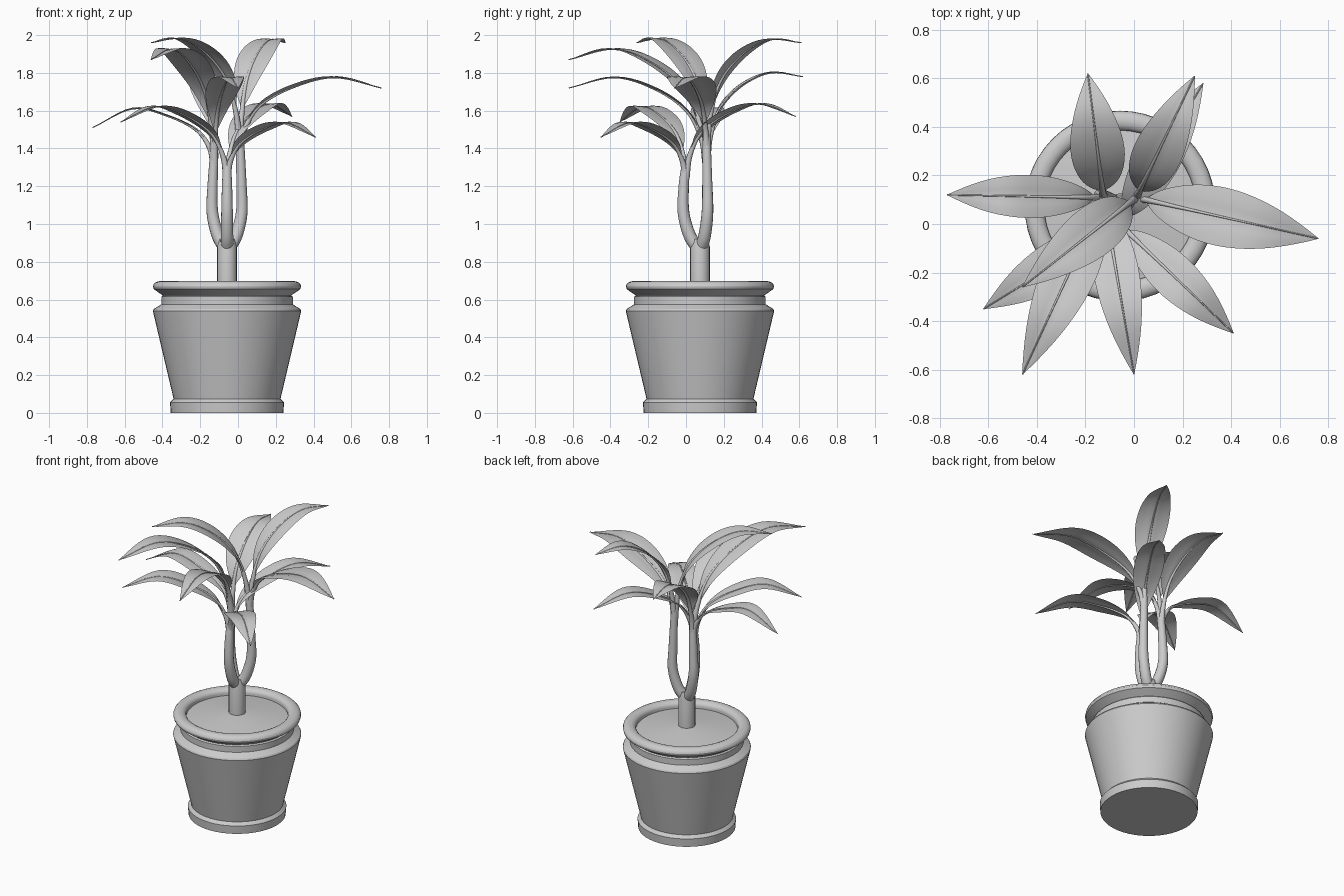
import bpy, bmesh, math
from mathutils import Vector

if "Cube" in bpy.data.objects:
    bpy.data.objects.remove(bpy.data.objects["Cube"])

AXIS = Vector((-0.058, 0.074, 0))  # pot axis


def finish(name, bm, angle=40):
    bmesh.ops.remove_doubles(bm, verts=bm.verts, dist=1e-5)
    bmesh.ops.recalc_face_normals(bm, faces=bm.faces)
    me = bpy.data.meshes.new(name)
    bm.to_mesh(me)
    bm.free()
    ob = bpy.data.objects.new(name, me)
    bpy.context.collection.objects.link(ob)
    bpy.ops.object.select_all(action='DESELECT')
    bpy.context.view_layer.objects.active = ob
    ob.select_set(True)
    bpy.ops.object.shade_smooth_by_angle(angle=math.radians(angle))


def lathe(name, profile):
    bm = bmesh.new()
    vs = [bm.verts.new(AXIS + Vector((r, 0, z))) for r, z in profile]
    es = [bm.edges.new(p) for p in zip(vs, vs[1:])]
    bmesh.ops.spin(bm, geom=vs + es, cent=AXIS, axis=(0, 0, 1),
                   angle=2 * math.pi, steps=48)
    finish(name, bm, 30)


def smooth_path(pts, n=6):
    """Catmull-Rom path through the control points."""
    p = [Vector(q) for q in pts]
    p = [2 * p[0] - p[1]] + p + [2 * p[-1] - p[-2]]
    out = []
    for a, b, c, d in zip(p, p[1:], p[2:], p[3:]):
        for t in (k / n for k in range(n)):
            out.append(b + 0.5 * ((c - a) * t + (2 * a - 5 * b + 4 * c - d) * t * t
                                  + (3 * b - 3 * c + d - a) * t ** 3))
    return out + [p[-2]]


def tangent(path, i):
    return (path[min(i + 1, len(path) - 1)] - path[max(i - 1, 0)]).normalized()


def add_tube(bm, path, radius, seg):
    rings = []
    ref = Vector((0.3, 0.95, 0))
    for i, p in enumerate(path):
        t = tangent(path, i)
        ref = (ref - t * ref.dot(t)).normalized()
        w = t.cross(ref)
        r = radius(i / (len(path) - 1))
        rings.append([bm.verts.new(p + r * (math.cos(a) * ref + math.sin(a) * w))
                      for a in (2 * math.pi * k / seg for k in range(seg))])
    for a, b in zip(rings, rings[1:]):
        for k in range(seg):
            bm.faces.new((a[k], a[(k + 1) % seg], b[(k + 1) % seg], b[k]))
    bm.faces.new(rings[0][::-1])
    bm.faces.new(rings[-1])


def leaf(name, base, tip, peak, half):
    """Rises steeply from the base, arches over at the peak, droops to the tip."""
    tip = Vector(tip)
    rise = peak - base.z
    arch = [(0, 0), (0.04, 0.32), (0.15, 0.63), (0.38, 0.87), (0.67, 1)]
    pts = []
    for u, h in arch:
        p = base.lerp(tip, u)
        p.z = base.z + rise * h
        pts.append(p)
    path = smooth_path(pts + [tip])
    bm = bmesh.new()
    # stalk running on into the midrib
    add_tube(bm, path, lambda s: 0.003 + 0.019 * (1 - s) ** 2.2, 8)
    # blade with a shallow fold along the midrib
    d = tip - base
    side = Vector((-d.y, d.x, 0)).normalized()
    blade = path[7:]
    dist = [0]
    for a, b in zip(blade, blade[1:]):
        dist.append(dist[-1] + (b - a).length)
    rows = []
    for i, p in enumerate(blade):
        s = dist[i] / dist[-1]
        w = half * max(math.sin(math.pi * s ** 0.95), 0) ** 0.95 + 0.001
        up = tangent(blade, i).cross(side)
        rows.append([bm.verts.new(p + side * w * t + up * w * (0.22 * abs(t) - 0.16 * t * t))
                     for t in (k / 3 for k in range(-3, 4))])
    for a, b in zip(rows, rows[1:]):
        for k in range(6):
            bm.faces.new((a[k], a[k + 1], b[k + 1], b[k]))
    finish(name, bm, 60)


# Pot, with foot ring, collar and rolled rim
lip = [(0.352 + 0.04 * math.cos(a), 0.67 + 0.028 * math.sin(a))
       for a in (math.pi * k / 8 for k in range(9))]
lathe("pot", [(0, 0), (0.298, 0), (0.302, 0.055), (0.283, 0.074), (0.393, 0.54),
              (0.388, 0.55), (0.348, 0.575), (0.348, 0.615), (0.34, 0.622),
              (0.388, 0.655)] + lip + [(0.312, 0.64)])

# Soil mound
lathe("soil", [(0.314, 0.655), (0.08, 0.685), (0, 0.69)])

# Trunk
bm = bmesh.new()
add_tube(bm, [AXIS + Vector((0, 0, z)) for z in (0.66, 0.88, 0.92)],
         lambda s: 0.052 if s < 0.8 else 0.042, 20)
finish("trunk", bm)

# Three branches: direction in degrees, top height
fork = {"front": (-90, 1.31), "left": (153, 1.38), "right": (27, 1.46)}
roots = {}
for name, (deg, top) in fork.items():
    out = Vector((math.cos(math.radians(deg)), math.sin(math.radians(deg)), 0))
    pts = [AXIS + out * r + Vector((0, 0, z)) for r, z in
           ((0.01, 0.87), (0.055, 0.94), (0.087, 1.06), (0.086, 1.2), (0.076, top))]
    bm = bmesh.new()
    add_tube(bm, smooth_path(pts), lambda s: 0.034 - 0.012 * s * s, 14)
    finish(name + "_branch", bm)
    roots[name] = pts[-1] - Vector((0, 0, 0.07))

# Leaves on each branch: tip, peak height, half width
leaves = {
    "right": [((0.76, -0.06, 1.72), 1.775, 0.12), ((0.25, 0.61, 1.96), 1.975, 0.1),
              ((-0.46, -0.26, 1.96), 1.98, 0.105)],
    "left": [((-0.19, 0.62, 1.78), 1.8, 0.11), ((-0.77, 0.12, 1.51), 1.61, 0.088),
             ((-0.46, -0.62, 1.87), 1.925, 0.11), ((0, -0.62, 1.72), 1.775, 0.092)],
    "front": [((0.41, -0.45, 1.46), 1.535, 0.09), ((-0.62, -0.35, 1.54), 1.62, 0.095),
              ((0.285, 0.58, 1.57), 1.635, 0.09)],
}
for branch, group in leaves.items():
    for i, (tip, peak, half) in enumerate(group):
        leaf(f"{branch}_leaf_{i + 1}", roots[branch], tip, peak, half)
